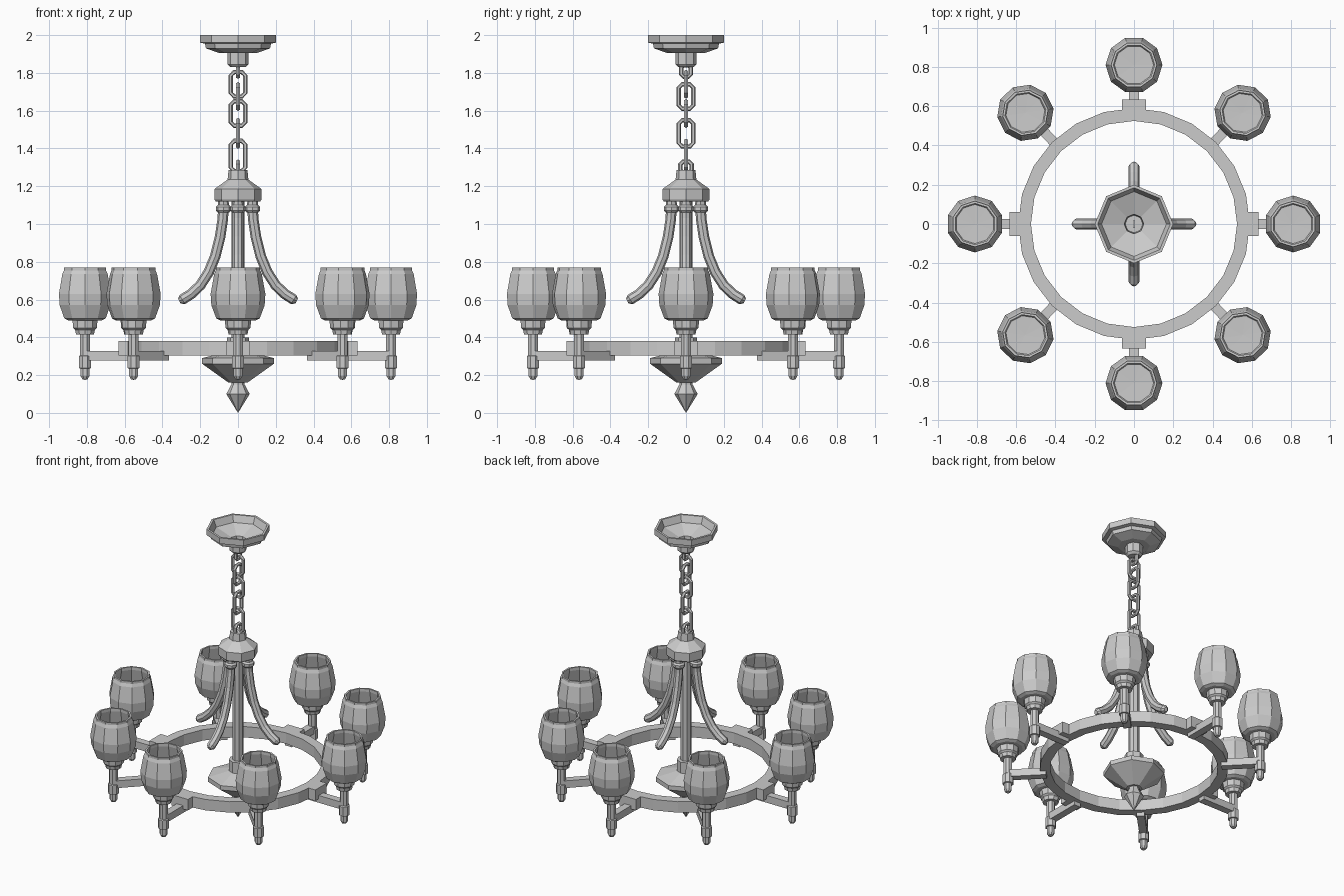
import bpy, bmesh
from math import sin, cos, pi, radians, atan2, hypot
from mathutils import Matrix, Vector

if "Cube" in bpy.data.objects:
    bpy.data.objects.remove(bpy.data.objects["Cube"])


def finish(bm, name):
    bmesh.ops.remove_doubles(bm, verts=bm.verts, dist=1e-5)
    bmesh.ops.recalc_face_normals(bm, faces=bm.faces)
    me = bpy.data.meshes.new(name)
    bm.to_mesh(me)
    bm.free()
    ob = bpy.data.objects.new(name, me)
    bpy.context.collection.objects.link(ob)
    return ob


def lathe(name, profile, n, centre=(0, 0), turn=0.0, closed=False):
    """Revolve (radius, z) points about a vertical axis with n flat sides."""
    bm = bmesh.new()
    rings = [[bm.verts.new((centre[0] + r * cos(turn + 2 * pi * i / n),
                            centre[1] + r * sin(turn + 2 * pi * i / n), z))
              for i in range(n)] for r, z in profile]
    pairs = list(zip(rings, rings[1:])) + ([(rings[-1], rings[0])] if closed else [])
    for (a, b), k in zip(pairs, range(len(pairs))):
        for i in range(n):
            j = (i + 1) % n
            bm.faces.new((a[i], a[j], b[j], b[i]))
    bmesh.ops.dissolve_degenerate(bm, dist=1e-5, edges=bm.edges)
    return finish(bm, name)


def box(name, r0, r1, half_width, z0, z1, angle):
    """Block running outwards from radius r0 to r1 along an angle."""
    bm = bmesh.new()
    m = (Matrix.Rotation(angle, 4, 'Z')
         @ Matrix.Translation(((r0 + r1) / 2, 0, (z0 + z1) / 2))
         @ Matrix.Diagonal((r1 - r0, 2 * half_width, z1 - z0, 1)))
    bmesh.ops.create_cube(bm, size=1, matrix=m)
    return finish(bm, name)


def tube(name, path, radius, n, angle=0.0, closed=False, taper=None):
    """Sweep an n-sided section along an (x, z) path, turned about z."""
    bm = bmesh.new()
    rings, count = [], len(path)
    for k, (x, z) in enumerate(path):
        p = path[(k - 1) % count] if closed else path[max(k - 1, 0)]
        q = path[(k + 1) % count] if closed else path[min(k + 1, count - 1)]
        t = Vector((q[0] - p[0], 0, q[1] - p[1])).normalized()
        side = Vector((t.z, 0, -t.x))
        r = radius * (taper[k] if taper else 1)
        rings.append([bm.verts.new(Vector((x, 0, z)) + side * r * cos(2 * pi * i / n)
                      + Vector((0, r * sin(2 * pi * i / n), 0))) for i in range(n)])
    for a, b in list(zip(rings, rings[1:])) + ([(rings[-1], rings[0])] if closed else []):
        for i in range(n):
            j = (i + 1) % n
            bm.faces.new((a[i], a[j], b[j], b[i]))
    if not closed:
        bm.faces.new(rings[0])
        bm.faces.new(rings[-1])
    bmesh.ops.rotate(bm, verts=bm.verts, matrix=Matrix.Rotation(angle, 3, 'Z'))
    return finish(bm, name)


def chain_link(name, z, half_w, half_h, angle):
    c = half_w * 0.5
    w, h = half_w, half_h
    path = [(w, z - h + c), (w, z + h - c), (w - c, z + h), (c - w, z + h),
            (-w, z + h - c), (-w, z - h + c), (c - w, z - h), (w - c, z - h)]
    tube(name, path, 0.012, 6, angle, closed=True)


# ceiling canopy, an open octagonal dish
lathe("ceiling_canopy", [(0, 1.83), (0.04, 1.83), (0.055, 1.845), (0.055, 1.905),
                         (0.10, 1.905), (0.17, 1.93), (0.175, 1.955), (0.2, 1.96),
                         (0.2, 2.0), (0.185, 2.0), (0.165, 1.955), (0.05, 1.915),
                         (0.045, 1.85), (0, 1.85)], 8)

# chain
chain_link("canopy_loop", 1.81, 0.025, 0.03, pi / 2)
links = [(1.74, 0.065), (1.675, 0.065), (1.585, 0.065), (1.48, 0.07), (1.36, 0.08)]
for i, (z, h) in enumerate(links):
    chain_link(f"chain_link_{i + 1}", z, 0.039, h, (i % 2) * pi / 2)
chain_link("stem_loop", 1.30, 0.03, 0.03, pi / 2)

# stem, its top cap, and the lower hub with bowl
lathe("stem_cap", [(0, 1.12), (0.118, 1.12), (0.125, 1.13), (0.125, 1.185),
                   (0.055, 1.235), (0.05, 1.285), (0, 1.285)], 8)
lathe("stem", [(0, 0.3), (0.034, 0.3), (0.034, 1.13), (0, 1.13)], 8)
lathe("lower_bowl", [(0, 0.40), (0.058, 0.40), (0.058, 0.325), (0.15, 0.30), (0.19, 0.29),
                     (0.19, 0.26), (0.05, 0.16), (0, 0.16)], 8)
lathe("finial", [(0, 0.17), (0.035, 0.165), (0.035, 0.15), (0.062, 0.10), (0, 0.0)], 8)

# four curved braces with collars
brace = [(0.077, 1.12), (0.08, 1.03), (0.095, 0.93), (0.12, 0.83), (0.155, 0.745),
         (0.20, 0.675), (0.25, 0.628), (0.295, 0.60), (0.311, 0.592)]
for i in range(4):
    a = i * pi / 2
    tube(f"brace_{i + 1}", brace, 0.028, 8, a, taper=[1] * 8 + [0.5])
    lathe(f"brace_collar_{i + 1}", [(0, 1.115), (0.03, 1.115), (0.03, 1.10), (0.04, 1.09),
                                    (0.04, 1.072), (0.03, 1.06), (0, 1.06)],
          8, (0.077 * cos(a), 0.077 * sin(a)), a)

# main ring with blocks on the four axes
lathe("main_ring", [(0.525, 0.305), (0.59, 0.305), (0.59, 0.38), (0.525, 0.38)], 24, closed=True)
for i in range(4):
    box(f"ring_block_{i + 1}", 0.56, 0.633, 0.062, 0.305, 0.38, i * pi / 2)

# eight lamps: arm, post, holder and shade
post = [(0, 0.175), (0.015, 0.178), (0.025, 0.195), (0.025, 0.235), (0.035, 0.237),
        (0.035, 0.30), (0.028, 0.305), (0.028, 0.42), (0, 0.42)]
holder = [(0, 0.415), (0.05, 0.415), (0.055, 0.44), (0.066, 0.45), (0.07, 0.495), (0, 0.495)]
shade = [(0, 0.488), (0.095, 0.49), (0.115, 0.50), (0.141, 0.57), (0.145, 0.63),
         (0.126, 0.735), (0.117, 0.755), (0.117, 0.77), (0.105, 0.77), (0.105, 0.75),
         (0.132, 0.63), (0.128, 0.57), (0.10, 0.508), (0, 0.505)]
spots = [(0.81, 0), (0.553, 0.566), (0, 0.81), (-0.553, 0.566),
         (-0.81, 0), (-0.553, -0.566), (0, -0.81), (0.553, -0.566)]
for i, (x, y) in enumerate(spots):
    a, d = atan2(y, x), hypot(x, y)
    box(f"lamp_arm_{i + 1}", 0.55, d, 0.025, 0.278, 0.328, a)
    lathe(f"lamp_post_{i + 1}", post, 8, (x, y), a + radians(22.5))
    lathe(f"lamp_holder_{i + 1}", holder, 10, (x, y), a + radians(18))
    lathe(f"lamp_shade_{i + 1}", shade, 10, (x, y), a + radians(18))
